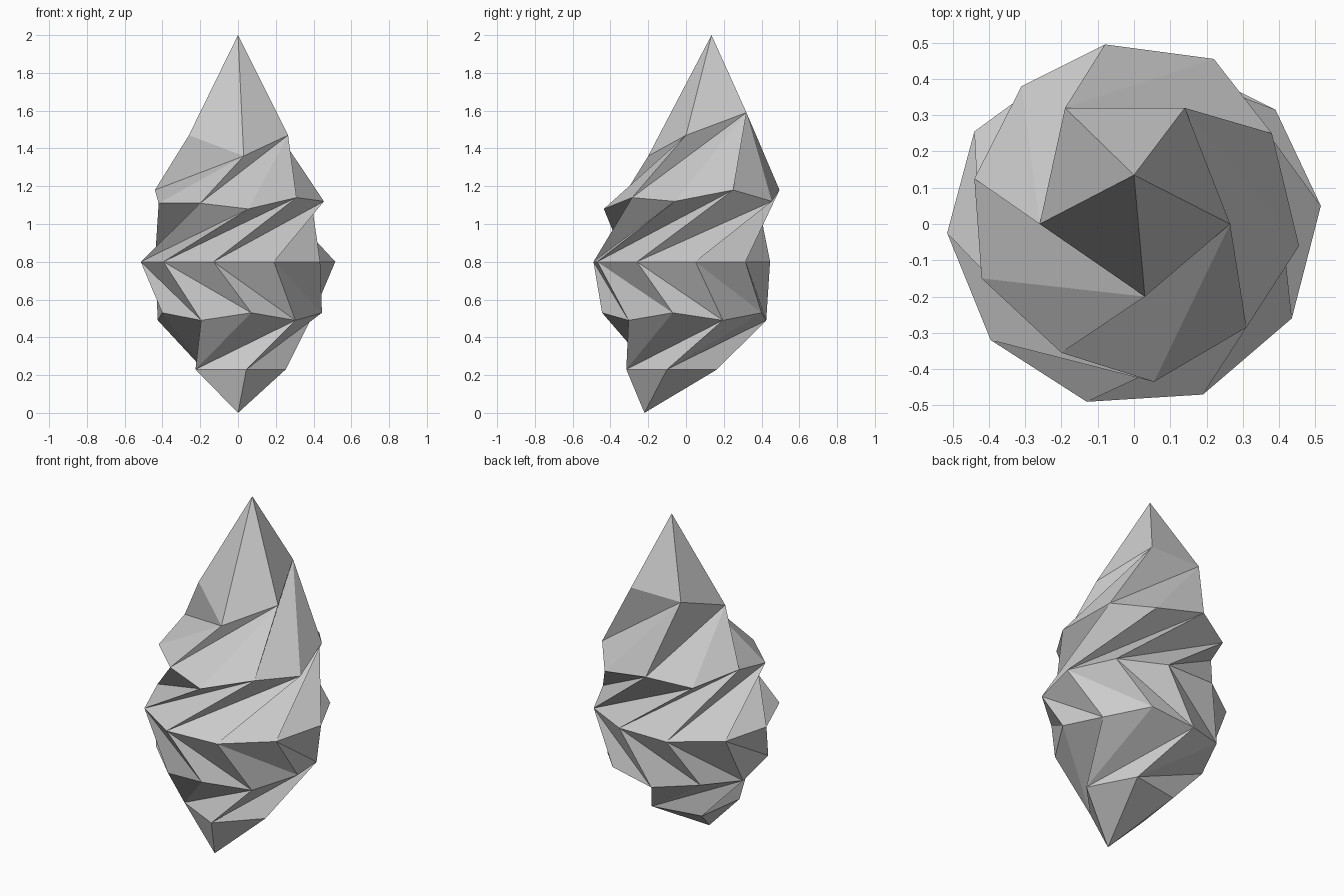
import bpy, bmesh
from math import sin, cos, radians

if "Cube" in bpy.data.objects:
    bpy.data.objects.remove(bpy.data.objects["Cube"])


def circle(n, start, r, z, cy=0.0):
    """Flat ring of n points, counter-clockwise from the start angle."""
    return [(r * cos(radians(start + k * 360 / n)),
             cy + r * sin(radians(start + k * 360 / n)), z) for k in range(n)]


# Twisted, stretched geodesic crystal, described ring by ring from the tip down
tip = (0, 0.135, 2.0)
crown = [(0.03, -0.2, 1.36), (0.265, 0, 1.47), (0.14, 0.32, 1.59),
         (-0.19, 0.32, 1.59), (-0.26, 0, 1.47)]
shoulder = [(-0.42, -0.15, 1.11), (-0.2, -0.355, 1.11), (0.055, -0.435, 1.08),
            (0.31, -0.285, 1.14), (0.455, -0.06, 1.12), (0.38, 0.25, 1.18),
            (0.22, 0.455, 1.12), (-0.08, 0.495, 1.18), (-0.31, 0.38, 1.13),
            (-0.44, 0.125, 1.18)]
girdle = [(x, y, 0.8) for x, y in
          [(-0.18, 0.445), (-0.44, 0.255), (-0.515, -0.025), (-0.395, -0.32),
           (-0.13, -0.49), (0.19, -0.47), (0.435, -0.26), (0.515, 0.05),
           (0.39, 0.315), (0.13, 0.445)]]
inner = circle(5, 171, 0.43, 0.49)
outer = circle(5, 207, 0.45, 0.53)
waist = [p for pair in zip(inner, outer) for p in pair]
root = circle(5, 136, 0.255, 0.23, -0.065)
foot = (0, -0.22, 0)

bm = bmesh.new()
T, B = bm.verts.new(tip), bm.verts.new(foot)
U, R, E, S, L = [[bm.verts.new(p) for p in ring]
                 for ring in (crown, shoulder, girdle, waist, root)]


def tri(*v):
    bm.faces.new(v)


# Tip and foot caps
for i in range(5):
    j, a = (i + 1) % 5, 2 * i
    b, c, d = a + 1, (a + 2) % 10, (a + 3) % 10
    tri(T, U[i], U[j])
    tri(U[i], R[a], R[b])
    tri(U[i], R[b], U[j])
    tri(U[j], R[b], R[c])
    tri(S[b], L[i], S[c])
    tri(S[c], L[i], L[j])
    tri(S[c], L[j], S[d])
    tri(L[i], B, L[j])

# Twisted bands above and below the girdle
for k in range(10):
    n = (k + 1) % 10
    tri(R[k], E[k], E[n])
    tri(R[k], E[n], R[n])
    tri(E[k], S[k], E[n])
    tri(S[k], S[n], E[n])

bmesh.ops.recalc_face_normals(bm, faces=bm.faces)
mesh = bpy.data.meshes.new("twisted_crystal")
bm.to_mesh(mesh)
bm.free()
bpy.context.collection.objects.link(bpy.data.objects.new("twisted_crystal", mesh))
